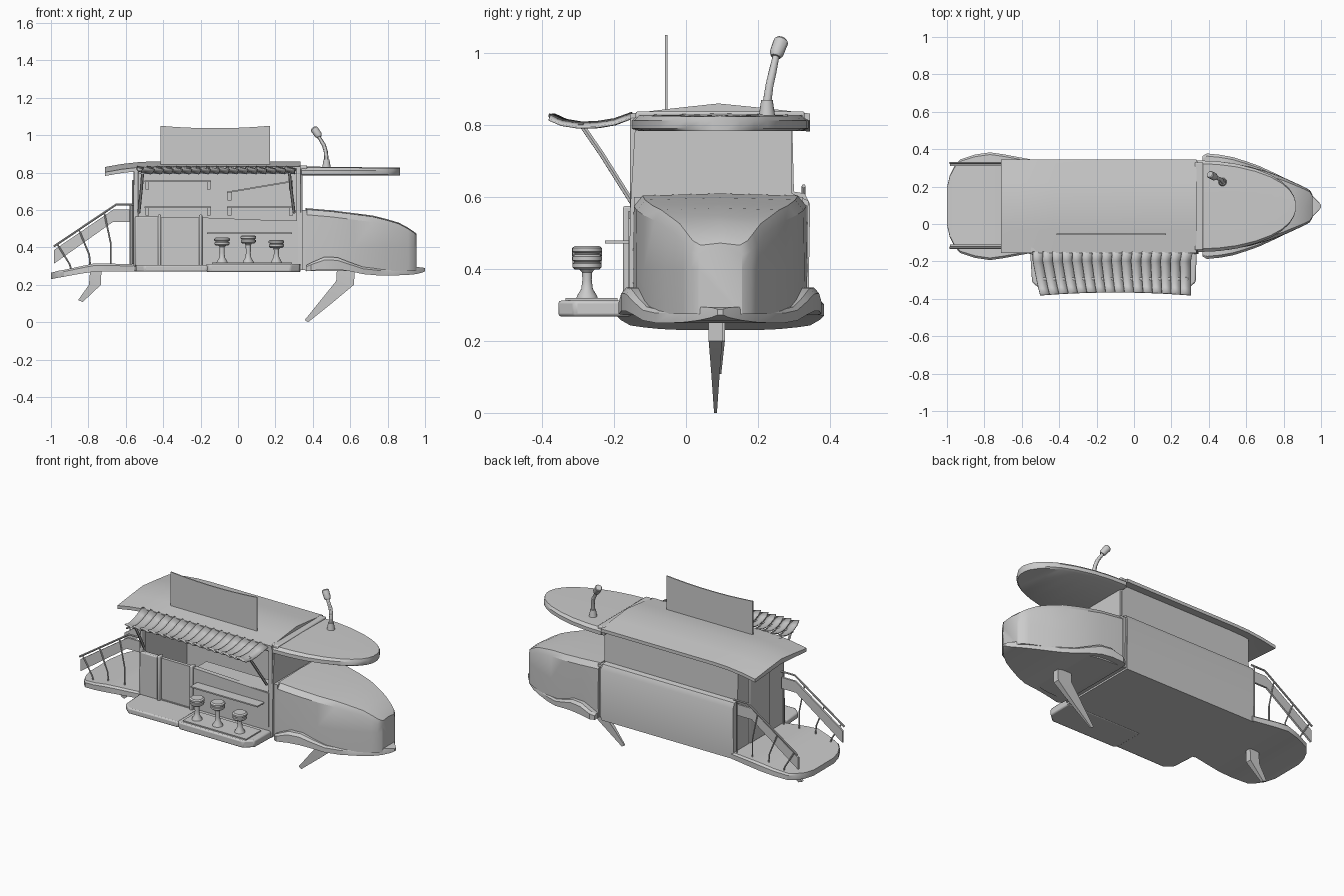
import bpy, bmesh, math
from mathutils import Vector

CY = 0.095   # centre line of the vehicle


def make(name, verts, faces):
    me = bpy.data.meshes.new(name)
    me.from_pydata([tuple(v) for v in verts], [], faces)
    bm = bmesh.new()
    bm.from_mesh(me)
    bmesh.ops.recalc_face_normals(bm, faces=bm.faces)
    bm.to_mesh(me)
    bm.free()
    ob = bpy.data.objects.new(name, me)
    bpy.context.collection.objects.link(ob)
    return ob


def loft(name, rings):
    n, verts = len(rings[0]), [p for r in rings for p in r]
    faces = [(i * n + j, i * n + (j + 1) % n, (i + 1) * n + (j + 1) % n, (i + 1) * n + j)
             for i in range(len(rings) - 1) for j in range(n)]
    faces += [tuple(range(n)), tuple(range(len(verts) - n, len(verts)))]
    return make(name, verts, faces)


def bevel(ob, w, seg=2):
    m = ob.modifiers.new("bevel", 'BEVEL')
    m.width, m.segments, m.limit_method, m.angle_limit = w, seg, 'ANGLE', math.radians(35)
    return ob


def prism(name, pts, axis, a, b):
    place = {'x': lambda p, t: (t, p[0], p[1]), 'y': lambda p, t: (p[0], t, p[1]),
             'z': lambda p, t: (p[0], p[1], t)}[axis]
    return loft(name, [[place(p, t) for p in pts] for t in (a, b)])


def box(name, x0, x1, y0, y1, z0, z1, w=0):
    ob = prism(name, [(x0, y0), (x1, y0), (x1, y1), (x0, y1)], 'z', z0, z1)
    return bevel(ob, w) if w else ob


def tube(name, pts, radii, n=12):
    pts = [Vector(p) for p in pts]
    if not isinstance(radii, (list, tuple)):
        radii = [radii] * len(pts)
    rings = []
    for i, p in enumerate(pts):
        d = (pts[min(i + 1, len(pts) - 1)] - pts[max(i - 1, 0)]).normalized()
        u = d.cross(Vector((0, 1, 0)) if abs(d.y) < 0.9 else Vector((1, 0, 0))).normalized()
        v = d.cross(u)
        rings.append([p + radii[i] * (u * math.cos(t) + v * math.sin(t))
                      for t in (2 * math.pi * k / n for k in range(n))])
    return loft(name, rings)


def lathe(name, x, y, prof, n=20):
    return loft(name, [[(x + r * math.cos(2 * math.pi * k / n), y + r * math.sin(2 * math.pi * k / n), z)
                        for k in range(n)] for r, z in prof])


def slab(name, stations, edge=0.85):
    # stations: x, half width, bottom z, top z; the section has chamfered upper corners
    return loft(name, [[(x, CY - w, zb), (x, CY - w, zt - (zt - zb) * 0.25), (x, CY - w * edge, zt),
                        (x, CY + w * edge, zt), (x, CY + w, zt - (zt - zb) * 0.25), (x, CY + w, zb)]
                       for x, w, zb, zt in stations])


# --- main cabin: floor, walls, posts ---
box("cabin_floor", -.56, .335, -.16, .34, .27, .31)
prism("far_wall", [(.275, .28), (.34, .28), (.345, .58), (.33, .61), (.3, .615), (.295, .82), (.275, .82)],
      'x', -.56, .335)
for nm, x0, x1 in (("stern_wall", -.56, -.54), ("front_partition", .318, .345)):
    prism(nm, [(-.16, .28), (.335, .28), (.34, .59), (.295, .61), (.295, .82), (-.14, .82), (-.155, .57)], 'x', x0, x1)
box("cabin_cab_joint", .335, .37, -.145, .325, .28, .6)
box("stern_door", -.568, -.558, 0, .19, .31, .76, .004)
box("near_wall_left", -.55, -.42, -.165, -.135, .3, .565, .006)
box("half_door", -.42, -.2, -.155, -.135, .3, .56)
prism("counter_wall", [(-.2, .3), (.32, .3), (.32, .54), (-.2, .56)], 'y', -.16, -.13)
for x in (-.42, -.2):
    box("door_post", x - .009, x + .009, -.175, -.135, .3, .575, .006)
box("counter_top", -.2, .32, -.155, -.02, .535, .545)
box("window_header", -.55, .335, -.15, -.125, .795, .83)
for x in (-.545, .325):
    box("window_post", x - .012, x + .012, -.155, -.13, .3, .82, .004)

# --- shelves on the far wall inside ---
for x0, x1, z0, z1 in ((-.5, -.145, .75, .75), (-.5, -.145, .61, .61), (-.06, .295, .61, .61), (-.06, .295, .69, .75)):
    prism("shelf", [(x0, z0), (x1, z1), (x1, z1 + .008), (x0, z0 + .008)], 'y', .17, .28)
    for x, z in ((x0 + .015, z0), (x1 - .012, z1)):
        box("shelf_bracket", x - .01, x + .01, .19, .28, z - .04, z + .003)

# --- roof ridge plate with drooping stern end ---
loft("main_roof", [[(x, -.155, .832 + d), (x, -.03, .847 + d), (x, .09, .86 + d), (x, .22, .847 + d),
                    (x, .345, .832 + d), (x, .345, .812 + d), (x, .09, .83 + d), (x, -.155, .812 + d)]
                   for x, d in ((-.71, -.03), (-.62, -.014), (-.52, -.003), (-.42, 0), (.335, 0))])

# --- sign board with concave top edge ---
top = [(-.415 + .585 * t / 10, 1.037 + .013 * (2 * t / 10 - 1) ** 2) for t in range(11)]
prism("sign_board", [(.17, .83), (-.415, .83)] + top, 'y', -.059, -.052)

# --- antenna ---
lathe("antenna_base", .473, .225, [(.025, .815), (.022, .83), (.016, .87)], 16)
tube("antenna_pole", [(.473, .225, .86), (.47, .232, .91), (.46, .24, .945), (.427, .252, 1.0)], [.012, .011, .011, .009])
tube("antenna_head", [(.435, .249, .99), (.43, .252, 1.0), (.408, .264, 1.032), (.405, .266, 1.036)], [.014, .02, .021, .017])

# --- awning: overlapping tilted slats on two struts ---
prof = [(-.15, .83), (-.2, .812), (-.25, .804), (-.3, .803), (-.345, .81), (-.38, .825)]
N = 16
for i in range(N):
    def edge(k, dz):
        t = k / N
        reach = .93 + .07 * abs(2 * t - 1) ** 2
        out = []
        for j, (y, z) in enumerate(prof):
            s = j / (len(prof) - 1)
            x = -.54 + .05 * max(0, s - .2) + t * (.85 - .05 * s)
            out.append((x, -.15 + (y + .15) * reach, z + dz))
        return out
    a, b = edge(i, .007), edge(i + 1.08, -.007)
    m = len(prof)
    sl = make("awning_slat", a + b, [(j, j + 1, m + j + 1, m + j) for j in range(m - 1)])
    so = sl.modifiers.new("thickness", 'SOLIDIFY')
    so.thickness = .006
for x0, x1 in ((-.51, -.53), (.275, .3)):
    tube("awning_strut", [(x0, -.29, .8), (x0 * .7 + x1 * .3, -.235, .72), (x1, -.15, .585)], .008, 6)
box("awning_rail", -.52, .29, -.3, -.285, .793, .801)

# --- side platform, bar ledge and stools ---
bevel(prism("side_platform", [(-.555, -.15), (-.545, -.31), (-.5, -.35), (-.17, -.345), (-.15, -.33), (-.15, -.15)],
            'z', .27, .305), .008)
bevel(prism("stool_platform", [(-.17, -.15), (-.17, -.335), (-.15, -.355), (.28, -.355), (.33, -.31), (.335, -.15)],
            'z', .268, .312), .008)
box("stool_mat", -.14, .29, -.335, -.19, .31, .319)
box("bar_ledge", -.165, .29, -.225, -.14, .471, .479)
for x, h in ((-.085, .452), (.055, .464), (.205, .44)):
    lathe("stool_stem", x, -.275, [(.03, .318), (.028, .325), (.016, .345), (.013, .37), (.014, h - .05), (.024, h - .038)], 16)
    lathe("stool_seat", x, -.275, [(.033, h - .042), (.04, h - .036), (.04, h - .025), (.035, h - .022), (.035, h - .019),
                                   (.042, h - .016), (.042, h - .006), (.034, h)])

# --- stern deck with stairs railings ---
deck = slab("stern_deck", [(-1, .1, .23, .265), (-.985, .165, .233, .268), (-.96, .215, .238, .275),
                           (-.93, .25, .243, .28), (-.85, .276, .258, .297), (-.77, .288, .27, .314),
                           (-.7, .278, .272, .314), (-.55, .25, .272, .309)], .96)
for y, out in ((.315, .012), (-.115, -.012)):
    prism("rail_panel", [(-.985, .312), (-.67, .535), (-.57, .535), (-.57, .603), (-.665, .603), (-.985, .385)],
          'y', y - .006, y + .006)
    tube("hand_rail", [(-.985, .41, ), ] and [(-.985, y + out, .405), (-.65, y + out, .63), (-.555, y + out, .63)], .0055, 8)
    for pts in ([(-.89, .275), (-.9, .31), (-.965, .415)], [(-.79, .3), (-.795, .36), (-.85, .493)],
                [(-.68, .31), (-.68, .42), (-.715, .585)], [(-.575, .3), (-.575, .63)]):
        tube("rail_post", [(x, y + out, z) for x, z in pts], .0045, 6)

# --- keel fins, tapering downward ---
def fin(name, rows, cy):
    loft(name, [[(a, cy - h, z0), (b, cy - h, z1), (b, cy + h, z1), (a, cy + h, z0)] for a, z0, b, z1, h in rows])

fin("front_fin", [(.53, .3, .625, .3, .019), (.525, .22, .62, .2, .019), (.44, .115, .5, .1, .011), (.357, .012, .375, 0, .004)], .082)
fin("stern_fin", [(-.79, .285, -.73, .285, .018), (-.797, .2, -.733, .2, .018), (-.855, .118, -.83, .108, .008)], .09)

# --- cab hull, bumper skirt and cab roof ---
slab_hull = [(.36, .24, .61), (.5, .232, .598), (.62, .21, .583), (.72, .182, .57), (.8, .152, .55),
             (.86, .125, .532), (.91, .102, .505), (.94, .085, .485), (.955, .06, .472)]
hull = loft("cab_hull", [[(x, CY - w, .275), (x, CY - w * 1.01, .4), (x, CY - w, zt - .035), (x, CY - w * .9, zt - .006),
                          (x, CY, zt), (x, CY + w * .9, zt - .006), (x, CY + w, zt - .035),
                          (x, CY + w * 1.01, .4), (x, CY + w, .275)] for x, w, zt in slab_hull])
slab("bumper_skirt", [(.365, .268, .272, .305), (.39, .282, .275, .318), (.46, .275, .283, .348), (.53, .262, .283, .347),
                      (.6, .24, .272, .32), (.67, .215, .257, .295), (.75, .178, .25, .286), (.83, .138, .25, .287),
                      (.9, .1, .252, .292), (.95, .062, .257, .295), (.985, .025, .265, .293), (1.0, .008, .272, .288)], .95)
plan = [(.34, .245), (.45, .24), (.55, .226), (.65, .2), (.73, .168), (.79, .132), (.83, .095), (.855, .055), (.865, .02)]
loft("cab_roof", [[(x, CY - w, .79), (x, CY - w, .812), (x, CY - w * .93, .824 + .008 * (.865 - x)), (x, CY, .826 + .012 * (.865 - x)),
                   (x, CY + w * .93, .824 + .008 * (.865 - x)), (x, CY + w, .812), (x, CY + w, .79),
                   (x, CY + w * .92, .783), (x, CY - w * .92, .783)] for x, w in plan])
box("roof_joint", .325, .37, -.14, .33, .785, .838, .006)

# --- smooth shading with sharp edges kept ---
bpy.ops.object.select_all(action='DESELECT')
for ob in bpy.context.collection.objects:
    ob.select_set(True)
bpy.context.view_layer.objects.active = deck
bpy.ops.object.shade_smooth_by_angle(angle=math.radians(30))
